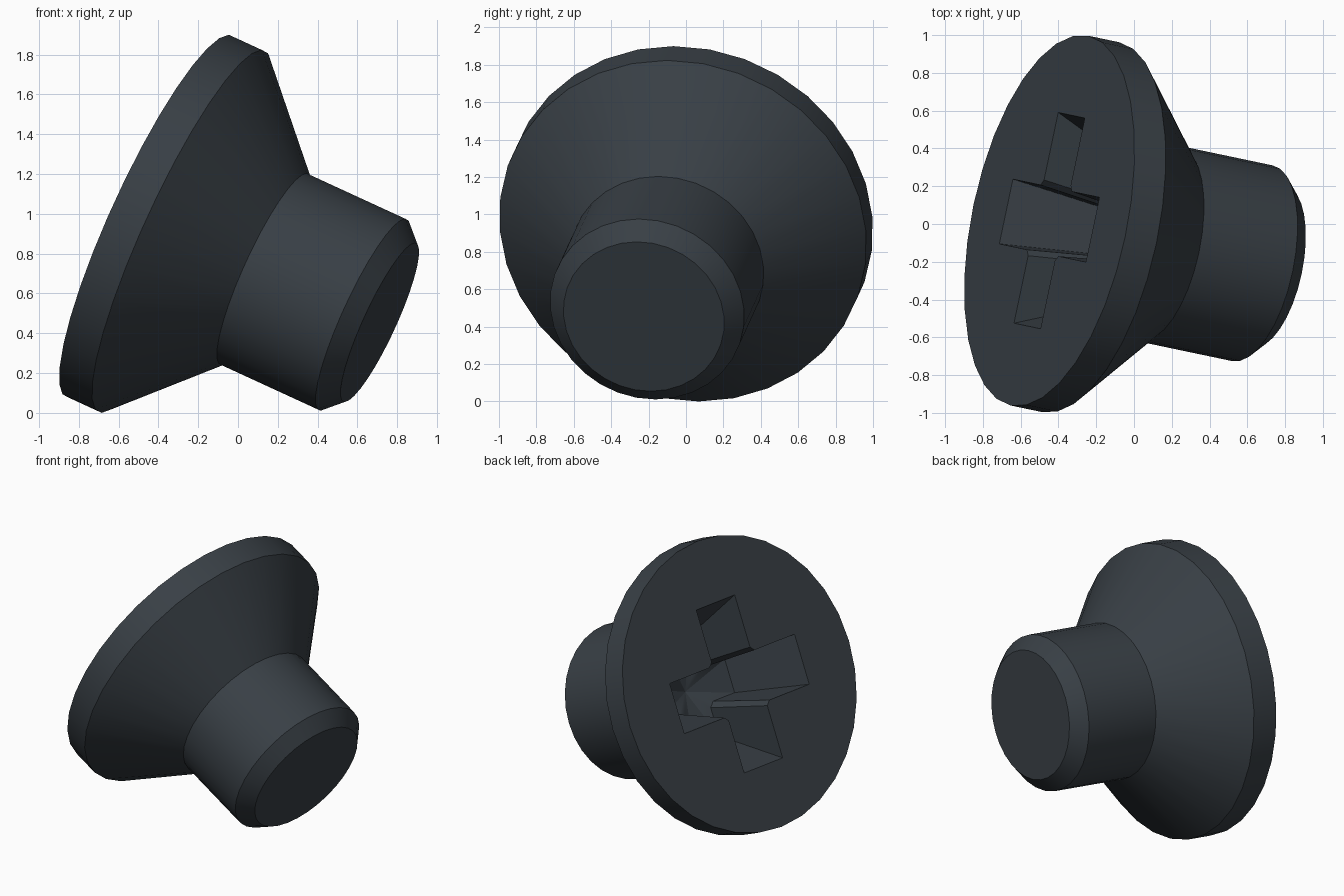
import bpy, bmesh, math
from mathutils import Vector, Matrix

if "Cube" in bpy.data.objects:
    bpy.data.objects.remove(bpy.data.objects["Cube"])

SEGMENTS = 32

# Tilted frame: w runs from head to tip, u is level, v points up the head face
w = Vector((1, -0.21, -0.46)).normalized()
u = Vector((-w.y, w.x, 0)).normalized() * 1.0
u = Vector((0, 0, 1)).cross(w).normalized()
v = w.cross(u)
frame = Matrix((u, v, w)).transposed().to_4x4()
frame.translation = (-0.448, 0.018, 0.988)

bm = bmesh.new()


def circle(radius, depth):
    return [bm.verts.new((radius * math.cos(a), radius * math.sin(a), depth))
            for a in (2 * math.pi * i / SEGMENTS for i in range(SEGMENTS))]


def cross(length, width, bevel, depth):
    """Cross outline with slightly bevelled inner corners."""
    quarter = [(length, -width), (length, width),
               (width + bevel, width), (width, width + bevel)]
    loop = []
    for q in range(4):
        turn = Matrix.Rotation(q * math.pi / 2, 3, 'Z')
        loop += [bm.verts.new(turn @ Vector((x, y, depth))) for x, y in quarter]
    return loop


def bridge(a, b):
    n = len(a)
    for i in range(n):
        j = (i + 1) % n
        bm.faces.new((a[i], a[j], b[j], b[i]))


# Body: rim, countersunk cone, shank, tip bevel
profile = [(1.0, 0), (1.0, 0.185), (0.529, 0.65), (0.529, 1.205), (0.438, 1.3)]
rings = [circle(r, d) for r, d in profile]
for a, b in zip(rings, rings[1:]):
    bridge(a, b)
bm.faces.new(rings[-1])

# Tapered cross recess with a shallow pointed floor
lip = cross(0.57, 0.175, 0.03, 0)
floor = cross(0.35, 0.118, 0.035, 0.515)
bridge(lip, floor)
point = bm.verts.new((0, 0, 0.58))
for i in range(len(floor)):
    bm.faces.new((floor[i], floor[(i + 1) % len(floor)], point))

# Flat head face around the recess
border = [e for e in bm.edges if len(e.link_faces) == 1]
bmesh.ops.triangle_fill(bm, edges=border, use_beauty=True, use_dissolve=False)
bmesh.ops.recalc_face_normals(bm, faces=bm.faces)
bm.transform(frame)

mesh = bpy.data.meshes.new("countersunk_screw")
bm.to_mesh(mesh)
bm.free()
screw = bpy.data.objects.new("countersunk_screw", mesh)
bpy.context.collection.objects.link(screw)

steel = bpy.data.materials.new("dark_slate_steel")
steel.diffuse_color = (0.04, 0.05, 0.06, 1)
steel.use_nodes = True
steel.node_tree.nodes["Principled BSDF"].inputs["Base Color"].default_value = steel.diffuse_color
mesh.materials.append(steel)

bpy.context.view_layer.objects.active = screw
screw.select_set(True)
bpy.ops.object.shade_smooth_by_angle(angle=math.radians(22))
